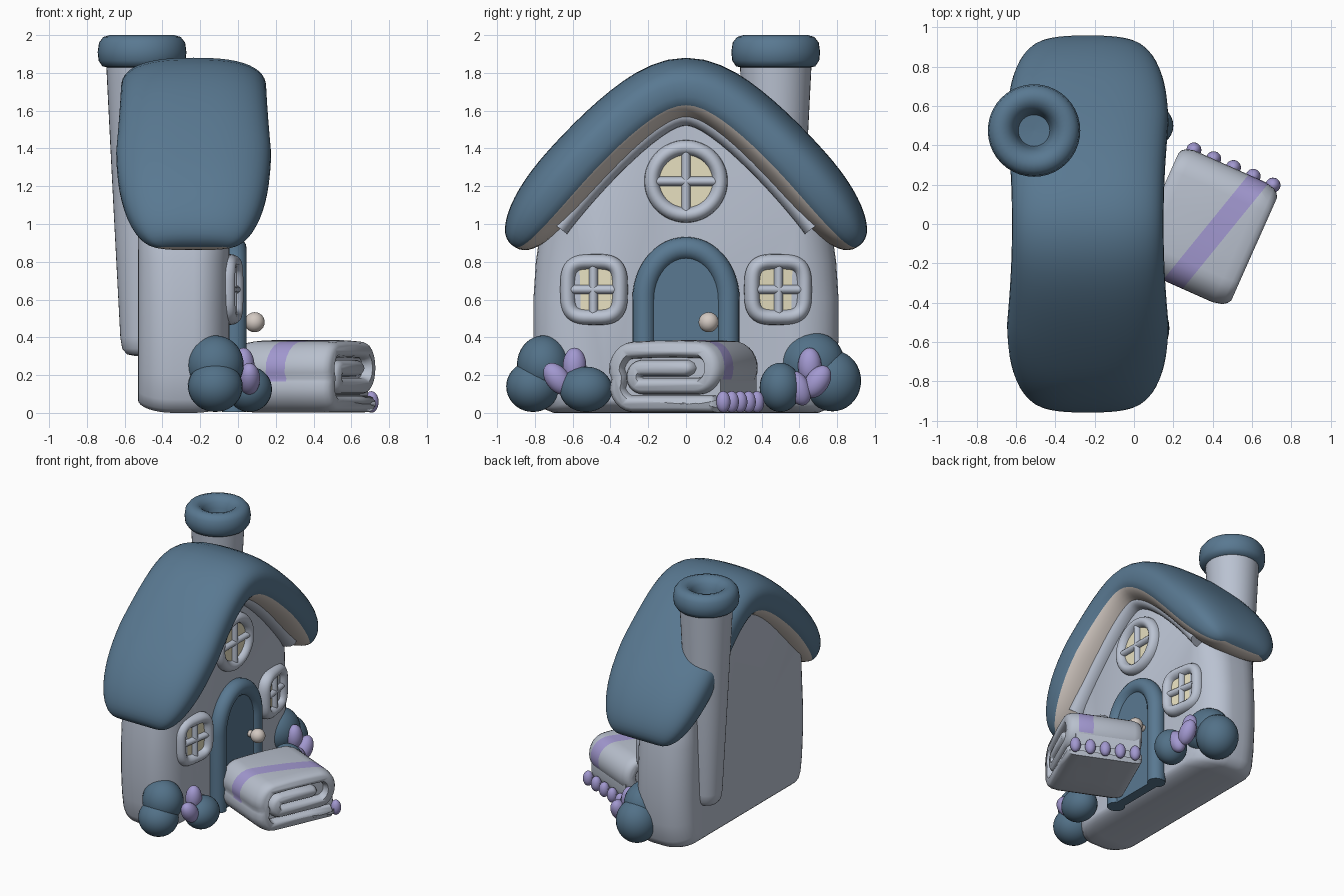
import bpy, bmesh, math
from mathutils import Vector, Matrix

if "Cube" in bpy.data.objects:
    bpy.data.objects.remove(bpy.data.objects["Cube"])

def mat(name, rgb):
    m = bpy.data.materials.new(name)
    m.diffuse_color = (*rgb, 1)
    m.use_nodes = True
    m.node_tree.nodes["Principled BSDF"].inputs["Base Color"].default_value = m.diffuse_color
    return m

BLUE = mat("slate blue", (0.10, 0.19, 0.285))
DARK = mat("deep blue", (0.085, 0.165, 0.245))
WALL = mat("pale grey", (0.49, 0.54, 0.64))
TOWEL = mat("towel grey", (0.48, 0.525, 0.61))
CREAM = mat("warm cream", (0.65, 0.585, 0.54))
PANE = mat("light yellow", (0.85, 0.79, 0.56))
PURPLE = mat("lavender", (0.36, 0.315, 0.63))

def finish(bm, name, *mats, angle=50):
    bmesh.ops.recalc_face_normals(bm, faces=bm.faces[:])
    me = bpy.data.meshes.new(name)
    bm.to_mesh(me)
    bm.free()
    ob = bpy.data.objects.new(name, me)
    bpy.context.collection.objects.link(ob)
    for m in mats:
        me.materials.append(m)
    bpy.ops.object.select_all(action='DESELECT')
    ob.select_set(True)
    bpy.context.view_layer.objects.active = ob
    bpy.ops.object.shade_smooth_by_angle(angle=math.radians(angle))
    return ob

def loft(rings, closed=False):
    """Skin a list of equal rings; cap the ends unless closed."""
    bm = bmesh.new()
    vs = [[bm.verts.new(p) for p in r] for r in rings]
    n, m = len(vs), len(vs[0])
    for i in range(n if closed else n - 1):
        a, b = vs[i], vs[(i + 1) % n]
        for j in range(m):
            bm.faces.new((a[j], a[(j + 1) % m], b[(j + 1) % m], b[j]))
    if not closed:
        bm.faces.new(vs[0])
        bm.faces.new(vs[-1])
    return bm

def tube(name, pts, x, r, rx, material, closed=False):
    """Elliptical tube along a (y, z) path at depth x."""
    rings, n = [], len(pts)
    for i, (y, z) in enumerate(pts):
        a = pts[(i - 1) % n] if closed else pts[max(i - 1, 0)]
        b = pts[(i + 1) % n] if closed else pts[min(i + 1, n - 1)]
        t = Vector((b[0] - a[0], b[1] - a[1])).normalized()
        rings.append([(x + rx * math.sin(k * math.pi / 8),
                       y - t.y * r * math.cos(k * math.pi / 8),
                       z + t.x * r * math.cos(k * math.pi / 8)) for k in range(16)])
    return finish(loft(rings, closed), name, material)

def lathe(name, prof, cx, cy, material):
    rings = [[(cx + r * math.cos(k * math.pi / 20), cy + r * math.sin(k * math.pi / 20), z)
              for k in range(40)] for r, z in prof]
    return finish(loft(rings), name, material)

def ball(name, c, s, material, tilt=0):
    bm = bmesh.new()
    bmesh.ops.create_uvsphere(bm, u_segments=28, v_segments=18, radius=1,
                              matrix=Matrix.Translation(c) @ Matrix.Rotation(tilt, 4, 'X')
                              @ Matrix.Diagonal((*s, 1)))
    return finish(bm, name, material)

def power(v, p):
    return math.copysign(abs(v) ** (2 / p), v)

def oval(ry, rz, p, n=48):
    return [(ry * power(math.cos(2 * math.pi * k / n), p),
             rz * power(math.sin(2 * math.pi * k / n), p)) for k in range(n)]

# Roof: thick pillow swept along a soft arch, cream underside
def arch(y):
    return 1.71 - 1.1 * (math.sqrt(y * y + 0.084) - 0.29) - 0.09 * (abs(y) / 0.9) ** 4

rings, M = [], 48
for i in range(49):
    y = 0.912 * math.sin(math.pi * (i / 48 - 0.5))
    d = (arch(y + 0.001) - arch(y - 0.001)) / 0.002
    nrm = Vector((-d, 1)).normalized()
    q = max(0, (abs(y) - 0.60) / 0.312)
    s = max(0, 1 - q ** 2.5) ** 0.4
    qw = max(0, (abs(y) - 0.48) / 0.432)
    w = (0.385 + 0.025 * min(1, (abs(y) / 0.5) ** 2)) * (0.4 + 0.6 * max(0, 1 - qw ** 2.5) ** 0.45)
    t = 0.17 * max(s, 0.04)
    ring = []
    for j in range(M):
        a = 2 * math.pi * j / M
        h = t * power(math.sin(a), 2.6)
        ring.append((-0.235 + w * power(math.cos(a), 2.6), y + nrm.x * h, arch(y) + nrm.y * h))
    rings.append(ring)
bm = loft(rings)
bm.faces.ensure_lookup_table()
for k in range(48 * M):
    if math.sin(2 * math.pi * (k % M + 0.5) / M) < -0.42:
        bm.faces[k].material_index = 1
finish(bm, "roof", BLUE, CREAM, angle=80)

# House body: gable outline with generously rounded corners front and back
half = [(0.60, 0), (0.70, 0), (0.75, 0.02), (0.775, 0.07), (0.795, 0.2), (0.808, 0.4), (0.808, 0.6),
        (0.795, 0.8), (0.77, 0.97)]
half += [(y / 100, arch(y / 100) - 0.03) for y in range(72, 0, -6)]
outline = half + [(0, arch(0) - 0.03)] + [(-y, z) for y, z in reversed(half)]
rings = []
for side, x0, ry in ((-1, -0.53, 0.17), (1, -0.045, 0.25)):
    for k in range(9) if side < 0 else range(8, -1, -1):
        a = math.pi / 2 * k / 8
        x, inset, lift = x0 - side * 0.19 * (1 - math.cos(a)), 1 - math.sin(a), 0.07 * (1 - math.sin(a))
        ring = []
        for y, z in outline:
            fade = 1 - 0.75 * min(1, max(0, (z - 0.9) / 0.3))   # walls stay wide under the roof
            ring.append((x, y * (1 - inset * fade * ry / 0.808), z + lift * max(0, 1 - z / 0.3)))
        rings.append(ring)
finish(loft(rings), "house_body", WALL, angle=45)

# Soft fillet where the walls meet the roof underside
def under(y, drop=0.135):
    d = (arch(y + 0.001) - arch(y - 0.001)) / 0.002
    n = Vector((-d, 1)).normalized()
    return (y - n.x * drop, arch(y) - n.y * drop)

edge = [under(0.78 * math.sin(math.pi * (k / 40 - 0.5))) for k in range(41)]
tube("front_fillet", edge, -0.055, 0.055, 0.085, WALL)

# Chimney
lathe("chimney", [(0.03, 0.30), (0.08, 0.31), (0.105, 0.34), (0.115, 0.40), (0.152, 1.1), (0.19, 1.85)],
      -0.508, 0.475, WALL)
lathe("chimney_cap", [(0.003, 1.865), (0.08, 1.87), (0.092, 1.92), (0.105, 1.96), (0.135, 1.99), (0.17, 2.0),
                      (0.205, 1.99), (0.228, 1.96), (0.235, 1.91), (0.23, 1.865), (0.21, 1.835),
                      (0.17, 1.825), (0.003, 1.825)], -0.508, 0.475, BLUE)

# Windows: frame, pane and crossbars, side ones turned to follow the wall
for name, cy, cz, ry, rz, p, turn in (("left_window", -0.487, 0.653, 0.14, 0.147, 3.6, -9),
                                      ("right_window", 0.487, 0.653, 0.14, 0.147, 3.6, 9),
                                      ("round_window", 0, 1.226, 0.18, 0.178, 2, 0)):
    path = oval(ry, rz, p)
    parts = [tube(name + "_frame", path, 0, 0.041, 0.055, WALL, True),
             finish(loft([[(x, y, z) for y, z in path] for x in (0.005, 0.014)]), name + "_pane", PANE),
             tube(name + "_bar_across", [(-ry, 0), (ry, 0)], 0.01, 0.025, 0.034, WALL),
             tube(name + "_bar_up", [(0, -rz), (0, rz)], 0.01, 0.025, 0.034, WALL)]
    for ob in parts:
        ob.data.transform(Matrix.Translation((-0.048, cy, cz)) @ Matrix.Rotation(math.radians(turn), 4, 'Z'))

# Door: arched frame, sunken panel, knob
def door_path(r, top):
    return ([(r, 0.005), (r, 0.3)] + [(r * math.cos(math.pi * k / 24), 0.6 + (top - 0.6) * math.sin(math.pi * k / 24))
            for k in range(25)] + [(-r, 0.3), (-r, 0.005)])

tube("door_frame", door_path(0.222, 0.87), -0.02, 0.062, 0.066, BLUE)
finish(loft([[(x, y, z) for y, z in door_path(0.22, 0.87)] for x in (-0.06, 0.015)]), "door_panel", BLUE)
ball("door_knob", (0.088, 0.12, 0.48), (0.053, 0.053, 0.053), CREAM)
ball("knob_stem", (0.03, 0.12, 0.48), (0.05, 0.025, 0.025), CREAM)

# Bushes and flower buds
bushes = [(-0.12, -0.755, 0.255, 0.15, 0.14, 0.155), (-0.12, -0.81, 0.14, 0.145, 0.142, 0.135),
          (0.06, -0.53, 0.125, 0.12, 0.14, 0.12),
          (-0.12, 0.665, 0.265, 0.15, 0.175, 0.165), (-0.12, 0.775, 0.17, 0.15, 0.152, 0.162),
          (0.08, 0.50, 0.135, 0.12, 0.11, 0.13)]
for i, b in enumerate(bushes):
    ball(f"bush_{i + 1}", b[:3], b[3:], DARK)
buds = [(0.03, -0.59, 0.25, 0.0), (0.06, -0.68, 0.18, 0.65), (0.09, -0.54, 0.14, -0.5),
        (0.03, 0.655, 0.25, 0.0), (0.09, 0.695, 0.165, -0.6), (0.10, 0.595, 0.13, 0.4)]
for i, (x, y, z, tilt) in enumerate(buds):
    ball(f"flower_bud_{i + 1}", (x, y, z), (0.057, 0.062, 0.095), PURPLE, tilt)

# Folded towel: spiral ribbon extruded, with a lavender stripe
def bend(cv, rv, z0, z1, side, pinch=0.0):
    zc, rz = (z0 + z1) / 2, (z1 - z0) / 2
    pts = [(cv + side * rv * math.sin(math.pi * k / 14), zc - rz * math.cos(math.pi * k / 14)) for k in range(15)]
    return [(v - side * pinch * math.exp(-((z - 0.18) / 0.035) ** 2), z) for v, z in pts]

line = [(0.285, 0.048), (0.1, 0.048), (-0.05, 0.048)] + bend(-0.19, 0.10, 0.048, 0.331, -1, 0.025)
line += [(-0.08, 0.336), (0.05, 0.338)] + bend(0.19, 0.09, 0.334, 0.142, 1)
line += [(0.05, 0.142)] + bend(-0.13, 0.05, 0.142, 0.237, -1) + [(0, 0.237), (0.13, 0.237)]

def ribbon(t):
    left, right = [], []
    for i, p in enumerate(line):
        a, b = line[max(i - 1, 0)], line[min(i + 1, len(line) - 1)]
        d = Vector((b[0] - a[0], b[1] - a[1])).normalized()
        left.append((p[0] - d.y * t, p[1] + d.x * t))
        right.append((p[0] + d.y * t, p[1] - d.x * t))
    (y0, z0), (y1, z1) = line[0], line[-1]
    tip = [(y1 + t * 0.7, z1 + t * 0.6), (y1 + t, z1), (y1 + t * 0.7, z1 - t * 0.6)]
    tail = [(y0 + t * 0.7, z0 + s * t * 0.6) for s in (1, -1)]
    return left + tip + right[::-1] + tail[::-1]

# Layers touch inside and part slightly at the rounded ends
steps = ((-0.275, 0.02, 0.96), (-0.268, 0.032, 0.98), (-0.25, 0.041, 1), (-0.21, 0.047, 1.02),
         (0.19, 0.047, 1.02), (0.24, 0.042, 1), (0.262, 0.033, 0.98), (0.275, 0.02, 0.95))
bm = loft([[(u, v * k, z) for v, z in ribbon(t)] for u, t, k in steps])
for off in (0.005, 0.115):
    bmesh.ops.bisect_plane(bm, geom=bm.verts[:] + bm.edges[:] + bm.faces[:],
                           plane_co=(off, 0, 0), plane_no=(1, -0.27, 0))
for f in bm.faces:
    c = f.calc_center_median()
    if 0.005 < c.x - 0.27 * c.y < 0.115 and c.z > 0.17:
        f.material_index = 1
place = Matrix.Translation((0.36, -0.015, 0)) @ Matrix.Rotation(math.radians(-24), 4, 'Z')
bm.transform(place)
finish(bm, "folded_towel", TOWEL, PURPLE)

# Towel filling that closes the gaps between layers
bm = loft([[(u, 0.03 + v, 0.165 + z) for v, z in oval(0.285, 0.145, 4)] for u in (-0.25, 0.22)])
bm.transform(place)
finish(bm, "towel_filling", TOWEL)

# Fringe beads along the towel edge
for i in range(5):
    ball(f"fringe_bead_{i + 1}", place @ Vector((-0.21 + 0.11 * i, 0.335, 0.058)), (0.038, 0.038, 0.057), PURPLE)
